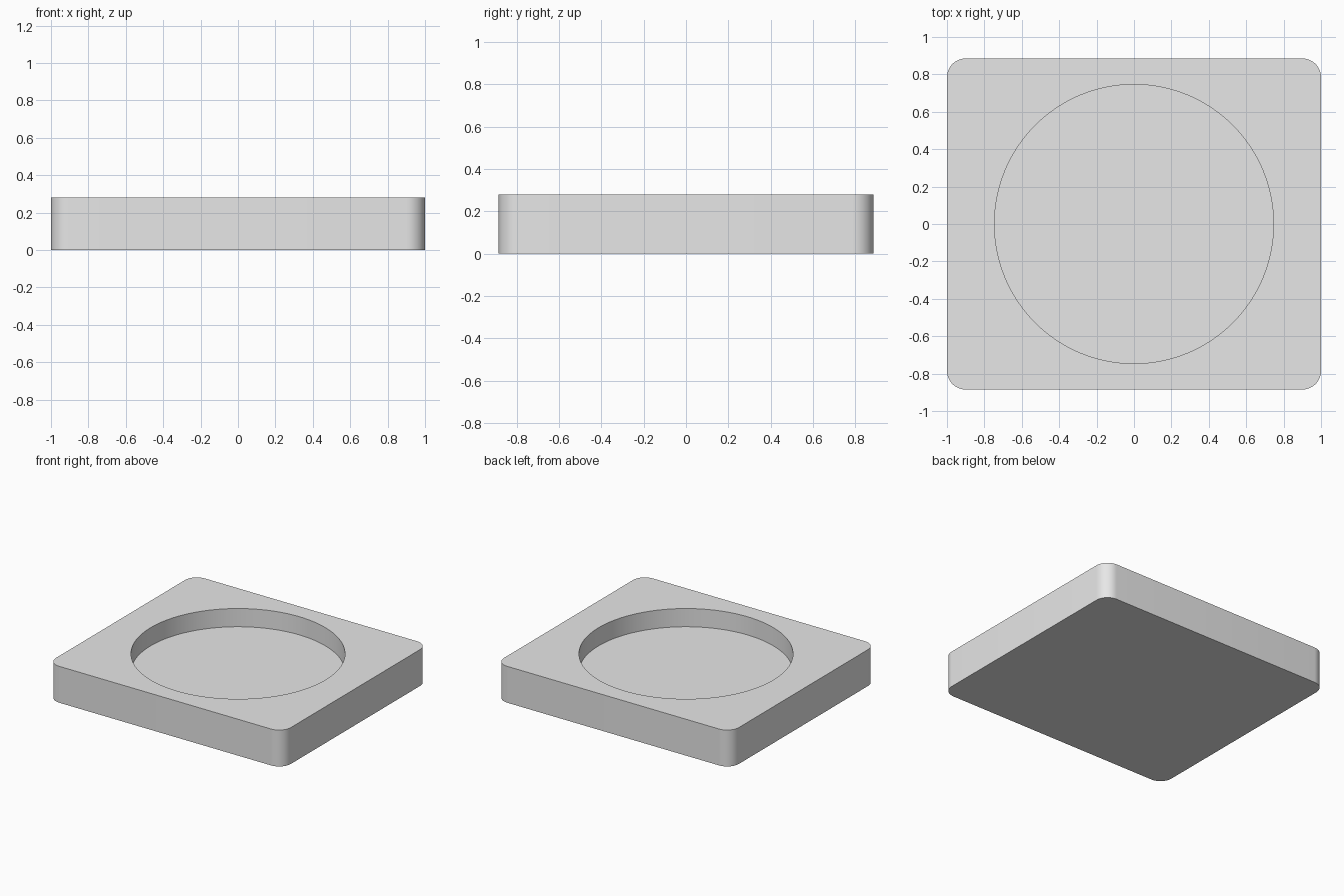
import bpy
import bmesh
import math

WIDTH, DEPTH, HEIGHT = 2.0, 1.77, 0.28
CORNER_RADIUS = 0.1
RECESS_RADIUS, RECESS_DEPTH = 0.746, 0.14

default = bpy.data.objects.get("Cube")
if default:
    bpy.data.objects.remove(default, do_unlink=True)

# Single plain grey finish
grey = bpy.data.materials.new("plain_grey")
grey.use_nodes = True
grey.diffuse_color = (0.8, 0.8, 0.8, 1)
grey.node_tree.nodes["Principled BSDF"].inputs["Base Color"].default_value = (0.8, 0.8, 0.8, 1)

# Block with rounded vertical corners
bpy.ops.mesh.primitive_cube_add(size=1, location=(0, 0, HEIGHT / 2))
block = bpy.context.object
block.name = "square_block"
block.data.materials.append(grey)
bm = bmesh.new()
bm.from_mesh(block.data)
bmesh.ops.scale(bm, vec=(WIDTH, DEPTH, HEIGHT), verts=bm.verts)
uprights = [e for e in bm.edges
            if abs(e.verts[0].co.z - e.verts[1].co.z) > HEIGHT / 2]
bmesh.ops.bevel(bm, geom=uprights, offset=CORNER_RADIUS, segments=12,
                profile=0.5, affect='EDGES')
bm.to_mesh(block.data)
bm.free()

# Round recess cut halfway down from the top
bpy.ops.mesh.primitive_cylinder_add(vertices=128, radius=RECESS_RADIUS,
                                    depth=RECESS_DEPTH * 2,
                                    location=(0, 0, HEIGHT))
cutter = bpy.context.object
cutter.name = "recess_cutter"
cutter.hide_render = True
cutter.data.materials.append(grey)

recess = block.modifiers.new("round_recess", 'BOOLEAN')
recess.operation = 'DIFFERENCE'
recess.solver = 'EXACT'
recess.object = cutter

bpy.ops.object.select_all(action='DESELECT')
block.select_set(True)
bpy.context.view_layer.objects.active = block
bpy.ops.object.modifier_apply(modifier=recess.name)
bpy.data.objects.remove(cutter, do_unlink=True)

# Smooth curved walls, crisp rims
bpy.ops.object.shade_smooth_by_angle(angle=math.radians(30))
